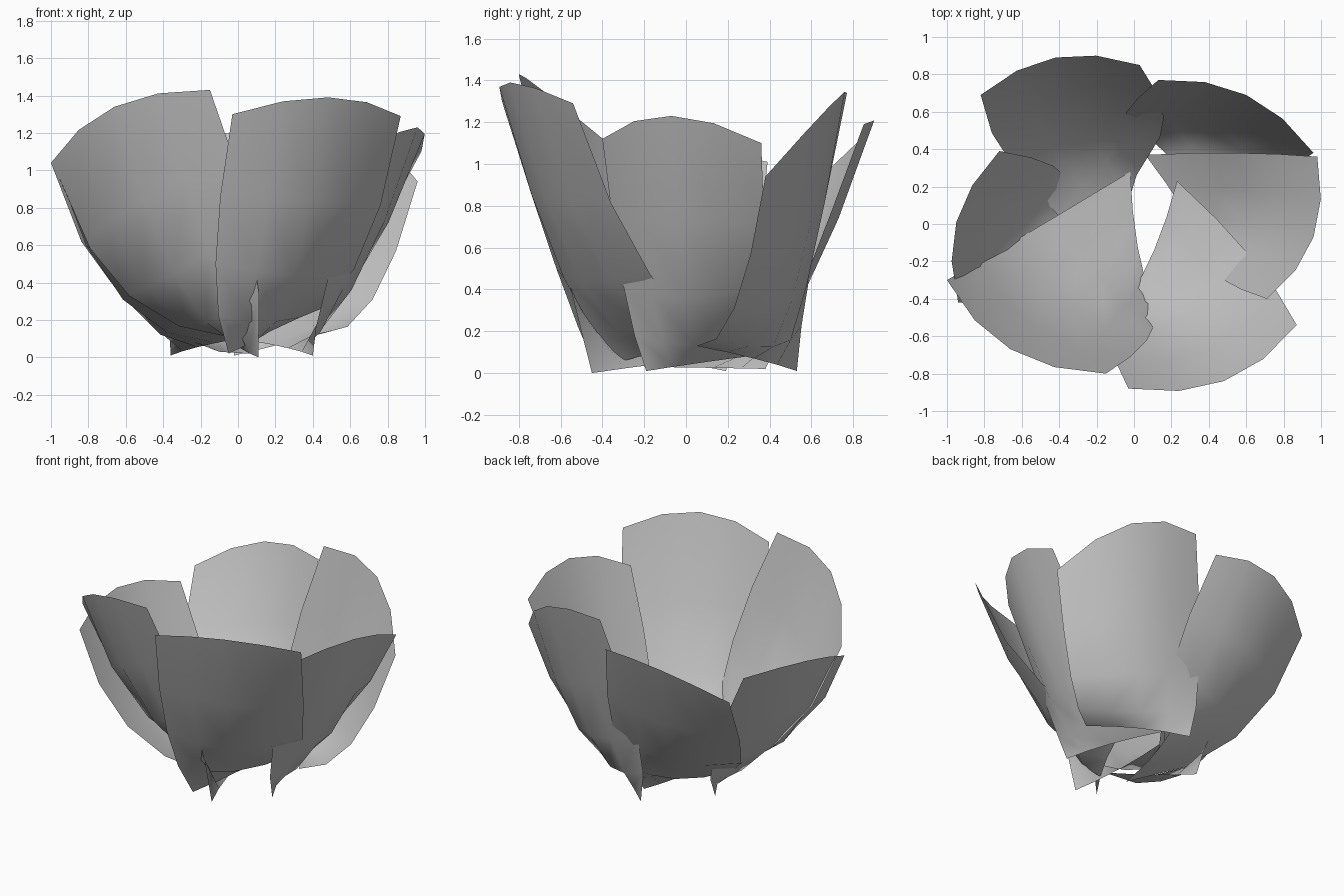
import bpy
from mathutils import Vector

STEPS = 4  # faces along and across each petal

default_cube = bpy.data.objects.get("Cube")
if default_cube:
    bpy.data.objects.remove(default_cube, do_unlink=True)


def make_material(name, value):
    material = bpy.data.materials.new(name)
    colour = (value, value, value, 1)
    material.diffuse_color = colour
    material.use_nodes = True
    for node in material.node_tree.nodes:
        if node.type == "BSDF_PRINCIPLED":
            node.inputs["Base Color"].default_value = colour
    return material


def curve_through(start, middle, end, t):
    """Point on the quadratic curve passing through three points."""
    return (start * ((1 - t) * (1 - 2 * t))
            + middle * (4 * t * (1 - t))
            + end * (t * (2 * t - 1)))


def petal(name, material, steep_top, crest, shallow_top,
          steep_middle, shallow_middle, heel, tip):
    """Cupped sheet: a steep side falls to the heel, a shallow side runs to the tip."""
    # The belly of the cup repeats the outward bow of the rim lower down
    bow = crest - (steep_top + shallow_top) / 2
    belly = (steep_middle + shallow_middle) / 2
    belly += Vector((bow.x * 0.8, bow.y * 0.8, -bow.z / 2))
    base = (heel + tip) / 2 + Vector((bow.x, bow.y, 0)) * 0.3

    rows = [(steep_top, crest, shallow_top),
            (steep_middle, belly, shallow_middle),
            (heel, base, tip)]
    vertices = []
    for row in range(STEPS + 1):
        for column in range(STEPS + 1):
            across = [curve_through(*points, column / STEPS) for points in rows]
            point = curve_through(*across, row / STEPS)
            point.z = max(point.z, 0)
            vertices.append(point)

    width = STEPS + 1
    faces = []
    for row in range(STEPS):
        for column in range(STEPS):
            corner = row * width + column
            faces.append((corner, corner + 1, corner + width + 1, corner + width))

    mesh = bpy.data.meshes.new(name)
    mesh.from_pydata(vertices, [], faces)
    # Turn every petal so that its normals face outward
    middle_face = mesh.polygons[len(faces) // 2]
    outward = Vector((crest.x, crest.y, 0))
    if middle_face.normal.dot(outward) < 0:
        mesh.flip_normals()
    mesh.polygons.foreach_set("use_smooth", [True] * len(faces))
    mesh.materials.append(material)
    mesh.update()
    flower_part = bpy.data.objects.new(name, mesh)
    bpy.context.collection.objects.link(flower_part)
    return flower_part


petal_grey = make_material("petal grey", 0.55)

# Rim (steep corner, crest, shallow corner), side middles, then heel and tip
petals = {
    "front_left_petal": (
        (-.03, -.88, 1.3), (.48, -.84, 1.39), (.87, -.54, 1.29),
        (-.12, -.62, .5), (.62, -.17, .47), (-.05, -.43, .02), (.23, .23, .18)),
    "front_right_petal": (
        (-.15, -.8, 1.43), (-.66, -.67, 1.34), (-1, -.3, 1.04),
        (.07, -.62, .68), (-.62, -.08, .32), (.11, -.45, 0), (-.02, .28, .09)),
    "left_petal": (
        (.71, -.4, 1.12), (.96, -.07, 1.23), (.98, .36, 1.1),
        (.48, -.3, .42), (.55, .38, .42), (.4, -.19, .01), (.06, .37, .09)),
    "right_petal": (
        (-.72, .39, 1.01), (-.95, .01, 1.05), (-.94, -.42, .92),
        (-.43, .31, .37), (-.58, -.4, .33), (-.36, .19, .01), (0, -.29, .1)),
    "back_right_petal": (
        (.03, .85, 1.19), (-.42, .89, 1.18), (-.82, .69, .98),
        (.16, .57, .45), (-.62, .27, .34), (.06, .38, .02), (-.1, -.2, .03)),
    "back_left_petal": (
        (.13, .77, 1.34), (.6, .69, 1.28), (.96, .38, .94),
        (-.04, .6, .52), (.72, .23, .31), (-.02, .53, .01), (.44, .05, .13)),
}

for petal_name, points in petals.items():
    petal(petal_name, petal_grey, *[Vector(point) for point in points])
